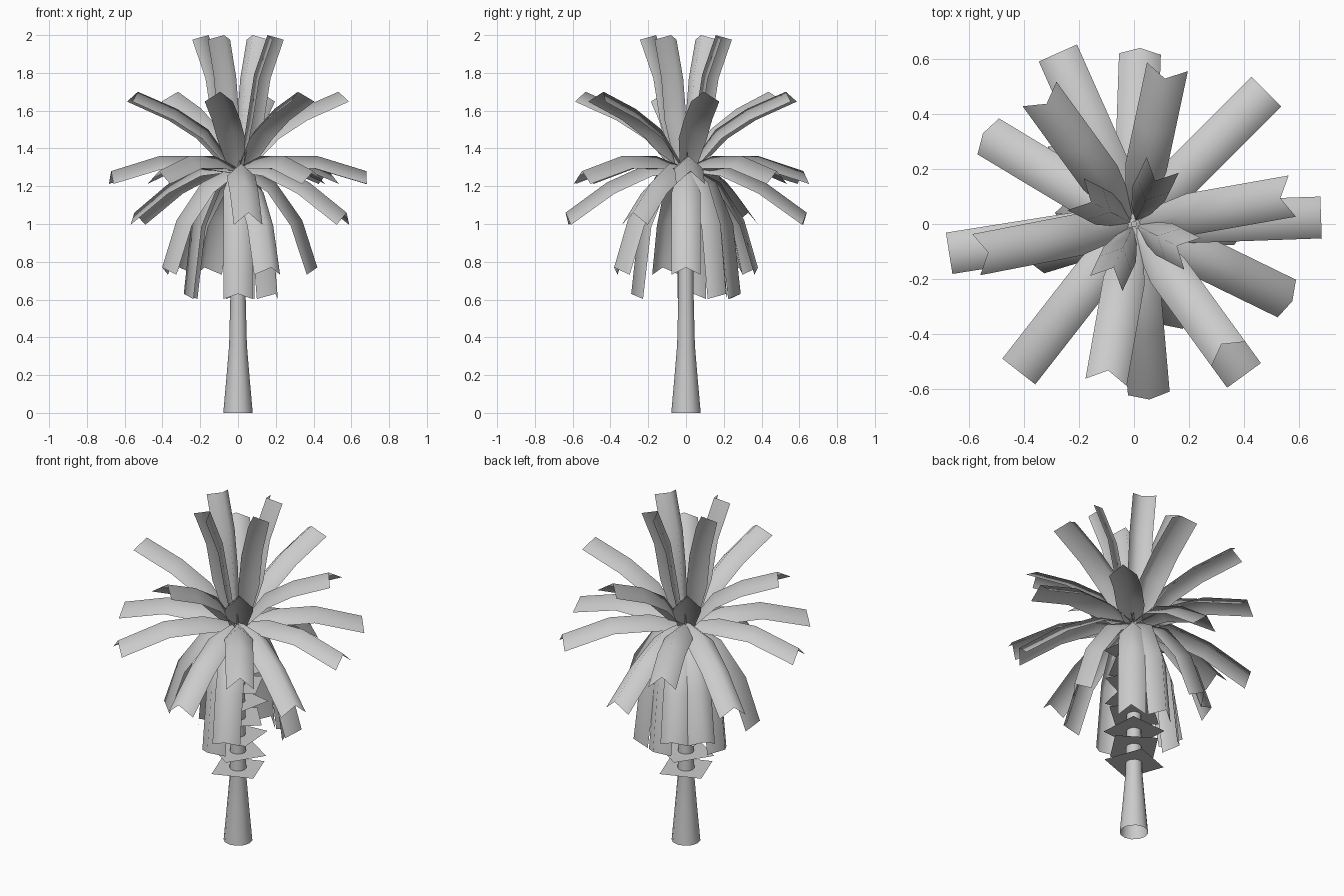
import bpy, bmesh
from math import radians, sin, cos, pi
from mathutils import Vector, Quaternion

cube = bpy.data.objects.get("Cube")
if cube:
    bpy.data.objects.remove(cube, do_unlink=True)

grey = bpy.data.materials.new("light_grey")
grey.use_nodes = True
colour = (0.6, 0.6, 0.6, 1)
grey.diffuse_color = colour
grey.node_tree.nodes["Principled BSDF"].inputs["Base Color"].default_value = colour


def finish(name, bm, smooth=True):
    mesh = bpy.data.meshes.new(name)
    bm.to_mesh(mesh)
    bm.free()
    mesh.materials.append(grey)
    for p in mesh.polygons:
        p.use_smooth = smooth
    obj = bpy.data.objects.new(name, mesh)
    bpy.context.collection.objects.link(obj)


def skin(bm, rows, closed=False):
    """Join rows of points with quads."""
    rows = [[bm.verts.new(p) for p in row] for row in rows]
    n = len(rows[0])
    for a, b in zip(rows, rows[1:]):
        for i in range(n if closed else n - 1):
            j = (i + 1) % n
            bm.faces.new((a[i], a[j], b[j], b[i]))


def frond(name, path, azimuth, half_width, slant, fold=0.068):
    """Tent-shaped leaf whose ridge follows a path of (radius, height)."""
    az = radians(azimuth)
    out = Vector((cos(az), sin(az), 0))
    side = Vector((-sin(az), cos(az), 0))
    up = Vector((0, 0, 1))
    pts = [out * r + up * z for r, z in path]
    last = len(pts) - 1
    rows = []
    for i, p in enumerate(pts):
        along = (pts[min(i + 1, last)] - pts[max(i - 1, 0)]).normalized()
        if i == last:  # the tip is cut at a slant
            along.rotate(Quaternion(side, radians(-slant)))
        size = 0.5 if i == 0 else 1
        drop = along.cross(side) * fold * size
        across = side * half_width * size
        rows.append([p - across - drop, p, p + across - drop])
    bm = bmesh.new()
    skin(bm, rows)
    finish(name, bm)


# Trunk: open flared tube
bm = bmesh.new()
profile = [(0.078, 0), (0.062, 0.18), (0.047, 0.36), (0.041, 0.6), (0.036, 1.3)]
skin(bm, [[(r * cos(k * pi / 6), r * sin(k * pi / 6), z) for k in range(12)]
          for r, z in profile], closed=True)
finish("trunk", bm)

# Flat square leaf scars stacked up the trunk
for i in range(8):
    bm = bmesh.new()
    z = 0.43 + 0.1 * i
    turn = radians(-25 + 37 * i)
    bm.faces.new([bm.verts.new((0.165 * cos(turn + k * pi / 2),
                                0.165 * sin(turn + k * pi / 2), z)) for k in range(4)])
    finish(f"trunk_plate_{i + 1}", bm, smooth=False)

# Crown tiers: ridge path, directions, half width, slant of the tip
tiers = {
    "upright_frond": ([(0.01, 1.28), (0.055, 1.56), (0.095, 1.79), (0.175, 2.0)],
                      (64, 153, 245, 333), 0.065, 0),
    "rising_frond": ([(0.01, 1.29), (0.16, 1.5), (0.33, 1.61), (0.54, 1.7)],
                     (10, 78, 126, 191, 260, 306), 0.076, 17),
    "level_frond": ([(0.01, 1.3), (0.2, 1.36), (0.42, 1.36), (0.68, 1.28)],
                    (2, 45, 114, 189, 232, 306), 0.076, 17),
    "arching_frond": ([(0.01, 1.31), (0.2, 1.32), (0.42, 1.22), (0.64, 1.06)],
                      (88, 149, 275, 334), 0.076, 17),
    "drooping_frond": ([(0.01, 1.31), (0.2, 1.22), (0.34, 1.02), (0.42, 0.77)],
                       (0, 115, 138, 197, 295), 0.076, 17),
    "hanging_frond": ([(0.01, 1.31), (0.16, 1.22), (0.25, 1.0), (0.29, 0.63)],
                      (47, 87, 172, 270), 0.076, 17),
}
for name, (path, directions, half_width, slant) in tiers.items():
    for i, azimuth in enumerate(directions):
        frond(f"{name}_{i + 1}", path, azimuth, half_width, slant)
